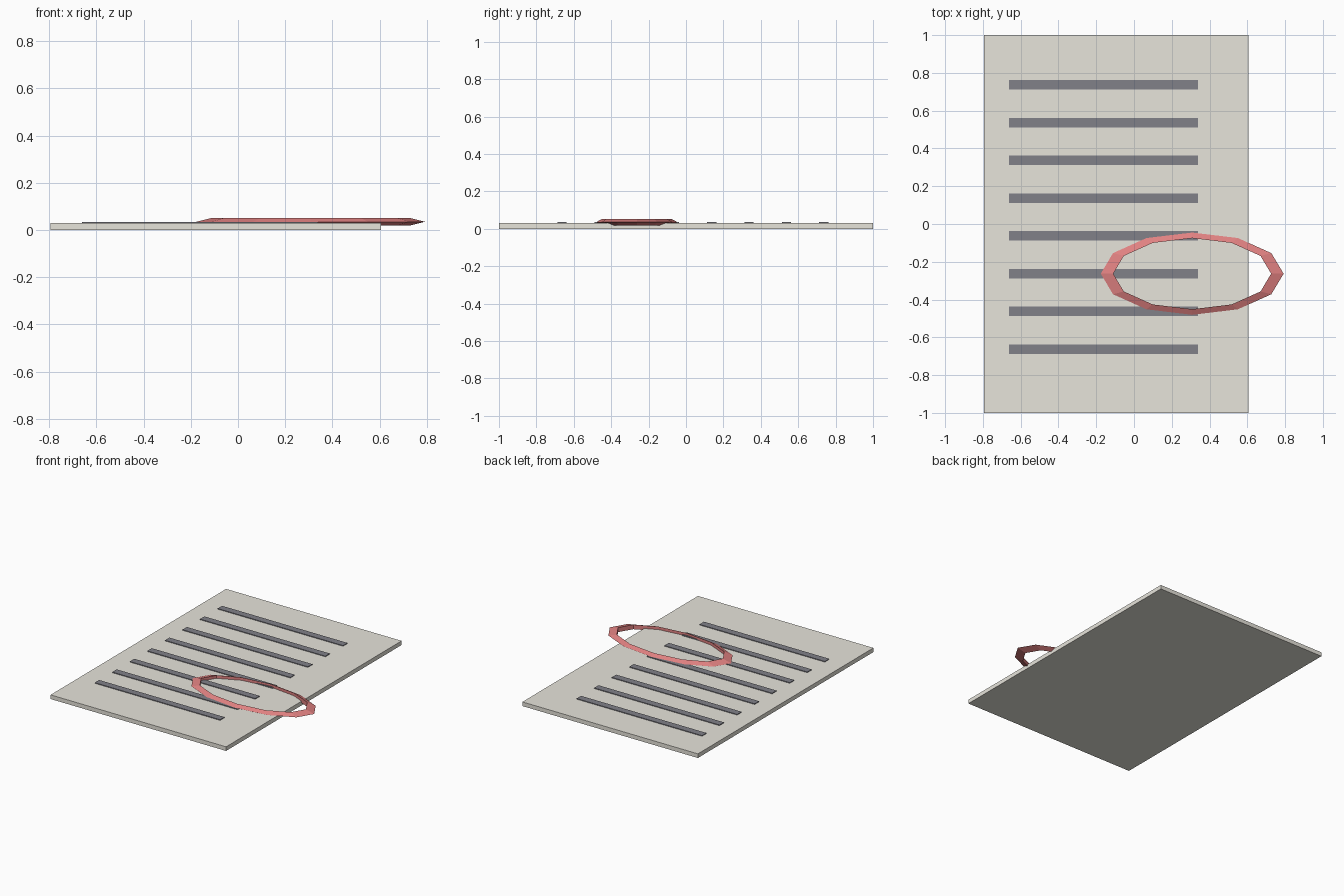
import bpy

if "Cube" in bpy.data.objects:
    bpy.data.objects.remove(bpy.data.objects["Cube"])


def material(name, rgb):
    m = bpy.data.materials.new(name)
    m.diffuse_color = (*rgb, 1)
    m.use_nodes = True
    m.node_tree.nodes["Principled BSDF"].inputs["Base Color"].default_value = m.diffuse_color
    return m


def box(name, lo, hi, mat):
    bpy.ops.mesh.primitive_cube_add(size=1, location=[(a + b) / 2 for a, b in zip(lo, hi)])
    ob = bpy.context.object
    ob.name = name
    ob.scale = [b - a for a, b in zip(lo, hi)]
    ob.data.materials.append(mat)
    return ob


paper = material("paper", (0.80, 0.78, 0.71))
ink = material("ink", (0.22, 0.22, 0.25))
red = material("red", (0.75, 0.22, 0.22))

# Sheet
box("sheet", (-0.795, -1, 0), (0.605, 1, 0.03), paper)

# Ruled text lines
for i in range(8):
    y = -0.663 + 0.2 * i
    box(f"text_line_{i + 1}", (-0.661, y - 0.025, 0.025), (0.339, y + 0.025, 0.035), ink)

# Oval marking ring: low-poly torus with a three-sided section, squashed
bpy.ops.mesh.primitive_torus_add(major_segments=12, minor_segments=3,
                                 major_radius=0.44, minor_radius=0.044,
                                 location=(0.308, -0.263, 0.035))
ring = bpy.context.object
ring.name = "marking_ring"
ring.scale = (1, 0.45, 0.43)
ring.data.materials.append(red)
